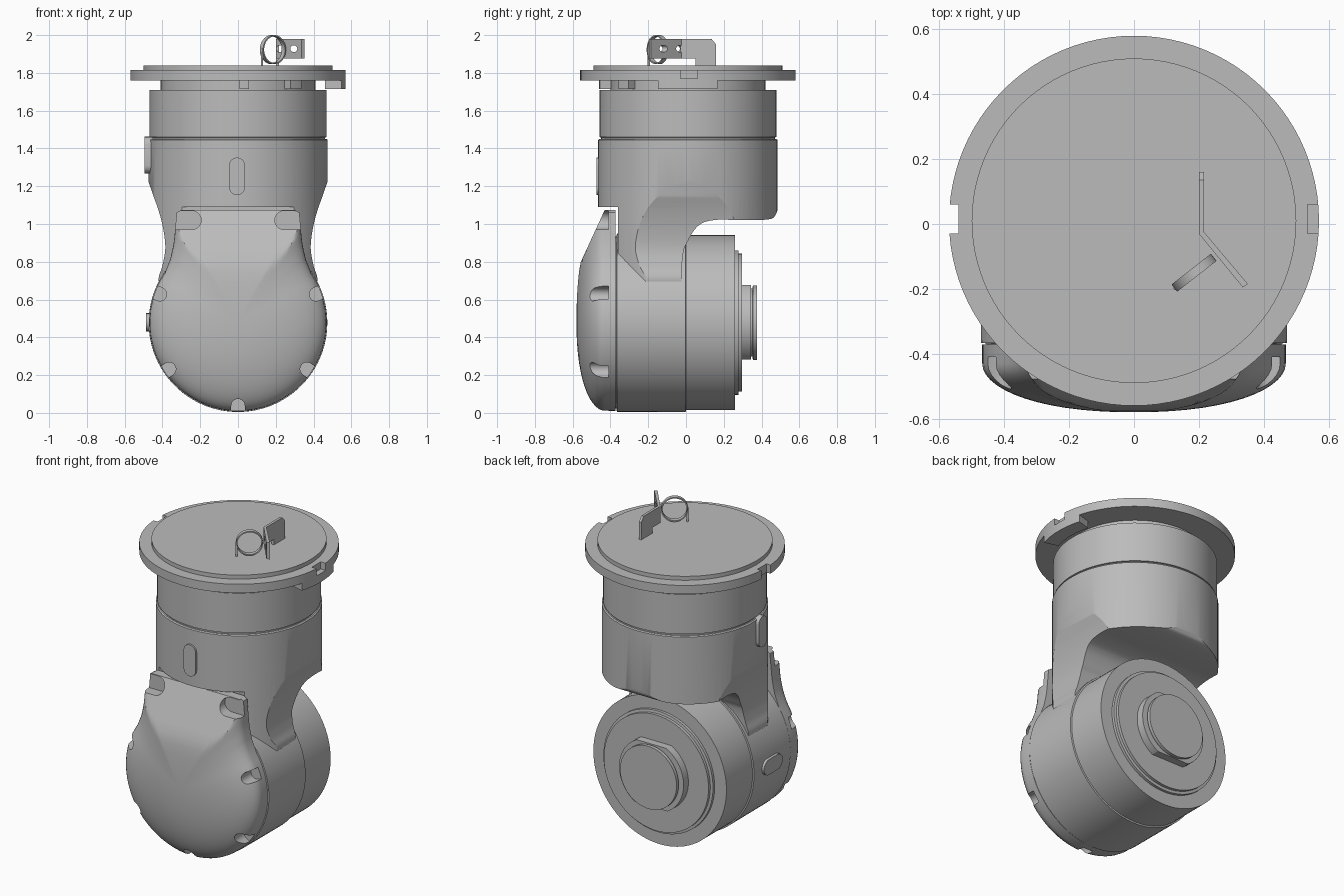
import bpy, bmesh, math
from mathutils import Vector

cube = bpy.data.objects.get("Cube")
if cube:
    bpy.data.objects.remove(cube)

grey = bpy.data.materials.new("neutral grey")
grey.use_nodes = True
COLOUR = (0.5, 0.5, 0.5, 1)
grey.diffuse_color = COLOUR
grey.node_tree.nodes["Principled BSDF"].inputs["Base Color"].default_value = COLOUR

# How profile coordinates (u, v) and extrusion w map to x, y, z
PLACE = {
    "x": lambda u, v, w: (w, u, v),
    "y": lambda u, v, w: (u, w, v),
    "z": lambda u, v, w: (u, v, w),
}
TOP_Y = 0.01      # centre line of the upright joint
LOW_Z = 0.478     # centre line of the horizontal joint


def finish(name, bm):
    bmesh.ops.recalc_face_normals(bm, faces=bm.faces)
    mesh = bpy.data.meshes.new(name)
    bm.to_mesh(mesh)
    bm.free()
    mesh.materials.append(grey)
    ob = bpy.data.objects.new(name, mesh)
    bpy.context.collection.objects.link(ob)
    return ob


def skin(name, rings):
    """Closed skin through a list of equal-length rings of points."""
    bm = bmesh.new()
    rows = [[bm.verts.new(p) for p in ring] for ring in rings]
    n = len(rows[0])
    for a, b in zip(rows, rows[1:]):
        for i in range(n):
            j = (i + 1) % n
            bm.faces.new((a[i], a[j], b[j], b[i]))
    bm.faces.new(rows[0])
    bm.faces.new(rows[-1])
    return finish(name, bm)


def prism(name, pts, w0, w1, axis):
    return skin(name, [[PLACE[axis](u, v, w) for u, v in pts] for w in (w0, w1)])


def lathe(name, profile, axis, centre, n=96):
    """Turned part from (radius, height) pairs."""
    ring = [(math.cos(2 * math.pi * i / n), math.sin(2 * math.pi * i / n)) for i in range(n)]
    return skin(name, [[PLACE[axis](centre[0] + r * c, centre[1] + r * s, h)
                        for c, s in ring] for r, h in profile])


def capsule(p, q, r, n=10):
    """Outline of a round-ended slot from p to q."""
    p, q = Vector(p), Vector(q)
    a = math.atan2(q.y - p.y, q.x - p.x)
    out = []
    for c, start in ((q, a - math.pi / 2), (p, a + math.pi / 2)):
        for i in range(n + 1):
            t = start + math.pi * i / n
            out.append((c.x + r * math.cos(t), c.y + r * math.sin(t)))
    return out


def rect(u0, u1, v0, v1):
    return [(u0, v0), (u1, v0), (u1, v1), (u0, v1)]


def flowing(pts, steps=6):
    """Smooth open curve through the points."""
    p = [Vector(q) for q in [pts[0]] + pts + [pts[-1]]]
    out = []
    for a, b, c, d in zip(p, p[1:], p[2:], p[3:]):
        for k in range(steps):
            t = k / steps
            out.append(tuple(0.5 * (2 * b + (c - a) * t + (2 * a - 5 * b + 4 * c - d) * t ** 2
                                    + (3 * b - a - 3 * c + d) * t ** 3)))
    return out + [tuple(p[-1])]


def mirrored(half):
    return half + [(-u, v) for u, v in reversed(half) if abs(u) > 1e-5]


def carve(ob, cutter, operation="DIFFERENCE"):
    mod = ob.modifiers.new("carve", "BOOLEAN")
    mod.operation, mod.object, mod.solver = operation, cutter, "EXACT"
    bpy.context.view_layer.update()
    graph = bpy.context.evaluated_depsgraph_get()
    mesh = bpy.data.meshes.new_from_object(ob.evaluated_get(graph))
    ob.modifiers.clear()
    ob.data = mesh
    bpy.data.objects.remove(cutter)


parts = []

# Upper housing flowing into the neck: a drum trimmed by a front and a side outline
body = lathe("upper_housing_and_neck", [(0.475, 0.3), (0.475, 1.445), (0.468, 1.45)], "z", (0, TOP_Y))
front = flowing([(0.49, 1.5), (0.482, 1.27), (0.455, 1.17), (0.42, 1.07), (0.395, 0.97),
                 (0.385, 0.87), (0.40, 0.78), (0.42, 0.7), (0.38, 0.6), (0.3, 0.45)])
carve(body, prism("front_trim", mirrored(front), -1, 1, "y"), "INTERSECT")
side = [(-0.36, 0.4), (-0.36, 1.09), (-0.6, 1.09), (-0.6, 1.5), (0.6, 1.5), (0.6, 1.16)]
side += flowing([(0.488, 1.09), (0.475, 1.05), (0.44, 1.025), (0.3, 1.02), (0.16, 1.022),
                 (0.07, 0.995), (0.01, 0.91), (-0.02, 0.8), (-0.03, 0.4)])
carve(body, prism("side_trim", side, -1, 1, "x"), "INTERSECT")
parts.append(body)

# Upright joint: collar, spigot, mounting flange and lid
parts.append(lathe("upper_collar", [(0.46, 1.44), (0.46, 1.458), (0.468, 1.46), (0.468, 1.71),
                                    (0.41, 1.71), (0.41, 1.77)], "z", (0, TOP_Y)))
flange = lathe("mounting_flange", [(0.57, 1.76), (0.57, 1.815), (0.5, 1.815), (0.5, 1.84)],
               "z", (0, TOP_Y))
carve(flange, prism("left_notch", rect(0.535, 0.7, -0.03, 0.06), 1.77, 1.9, "z"))
carve(flange, prism("right_notch", rect(-0.7, -0.54, -0.03, 0.06), 1.7, 1.9, "z"))
parts.append(flange)


def arc_tab(name, mid, spread, r0, r1):
    angles = [math.radians(mid + spread * (i / 8 - 0.5)) for i in range(9)]
    pts = [(r1 * math.cos(a), TOP_Y + r1 * math.sin(a)) for a in angles]
    pts += [(r0 * math.cos(a), TOP_Y + r0 * math.sin(a)) for a in reversed(angles)]
    parts.append(prism(name, pts, 1.715, 1.765, "z"))


arc_tab("side_tab", 0, 32, 0.48, 0.57)
arc_tab("front_tab", -86, 6, 0.40, 0.47)
arc_tab("corner_tab", -48, 10, 0.40, 0.46)

# Horizontal joint: housing, drum and rear flange
low = (0, LOW_Z)
parts.append(lathe("lower_housing", [(0.455, -0.38), (0.455, -0.368), (0.472, -0.366), (0.473, -0.002),
                                     (0.464, 0), (0.464, 0.26)], "y", low))
parts.append(lathe("rear_flange", [(0.382, 0.25), (0.382, 0.277), (0.365, 0.279), (0.365, 0.297)],
                   "y", low))
collar = lathe("output_collar", [(0.225, 0.29), (0.225, 0.345)], "y", low)
carve(collar, prism("flats", rect(-1, 1, LOW_Z - 0.195, LOW_Z + 0.2), 0, 1, "y"), "INTERSECT")
parts.append(collar)
parts.append(lathe("output_shaft", [(0.18, 0.34), (0.18, 0.352), (0.197, 0.354), (0.197, 0.375)],
                   "y", low))

# Domed front cover with a sloping neck
half = [(0, 1.075), (0.15, 1.075), (0.30, 1.075)]
half += flowing([(0.325, 1.06), (0.333, 0.97), (0.342, 0.89), (0.36, 0.81)], 4)
for i in range(25):
    a = math.radians(34 - 124 * i / 24)
    half.append((0.468 * math.cos(a), LOW_Z + 0.468 * math.sin(a)))
outline = mirrored(half)
rings = [[(x, -0.372, z) for x, z in outline]]
for k in range(15):
    s = math.cos(math.radians(88) * k / 14)
    depth = -0.43 - 0.15 * math.sqrt(1 - s ** 2.2)
    ring = []
    for x, z in outline:
        zz = LOW_Z + s * (z - LOW_Z)
        ring.append((s * x, max(depth, -0.43 - 0.46 * (1.075 - zz)), zz))
    rings.append(ring)
cover = skin("front_cover", rings)

# Bolt recesses around the cover and at its upper corners
for deg in (20, 160, -34, 214, -90):
    d = Vector((math.cos(math.radians(deg)), math.sin(math.radians(deg))))
    c = Vector(low)
    carve(cover, prism("recess", capsule(c + d * 0.44, c + d * 0.6, 0.036), -0.8, -0.41, "y"))
for s in (-1, 1):
    corner = capsule((s * 0.245, 1.02), (s * 0.5, 1.02), 0.05)
    carve(cover, prism("recess", corner, -0.8, -0.41, "y"))
parts.append(cover)

# Raised oval buttons on the housings
parts.append(prism("front_button", capsule((-0.005, 1.195), (-0.005, 1.31), 0.042), -0.475, -0.44, "y"))
parts.append(prism("upper_side_button", capsule((-0.06, 1.31), (-0.06, 1.42), 0.042), -0.495, -0.45, "x"))
parts.append(prism("lower_side_button", capsule((-0.22, 0.48), (-0.13, 0.48), 0.048), -0.487, -0.45, "x"))

# Bent tag standing on the lid: upright blade with a foot, then an angled leaf
blade = [(0.05, 1.835), (0.16, 1.835), (0.16, 1.95), (0.135, 1.98), (-0.03, 1.98),
         (-0.03, 1.875), (0.05, 1.875)]
parts.append(prism("tag_blade", blade, 0.2, 0.216, "x"))
leaf = prism("tag_leaf", [(0.2, -0.03), (0.335, -0.195), (0.351, -0.185), (0.216, -0.025)],
             1.875, 1.98, "z")
for x in (0.22, 0.295):
    carve(leaf, prism("tag_hole", capsule((x, 1.928), (x + 0.001, 1.928), 0.018), -1, 1, "y"))
parts.append(leaf)

# Split ring through the tag, with its loose end
ring = lathe("split_ring", [(0.07, -0.014), (0.077, -0.014), (0.077, 0.014), (0.07, 0.014),
                            (0.07, -0.014)], "y", (0, 0), 48)
bm = bmesh.new()
bm.from_mesh(ring.data)
bmesh.ops.delete(bm, geom=[f for f in bm.faces if len(f.verts) > 4], context="FACES_ONLY")
bmesh.ops.remove_doubles(bm, verts=bm.verts, dist=0.0001)
bmesh.ops.recalc_face_normals(bm, faces=bm.faces)
bm.to_mesh(ring.data)
bm.free()
ring.rotation_euler.z = math.radians(38)
ring.location = (0.185, -0.15, 1.923)
parts.append(ring)
parts.append(lathe("ring_end", [(0.006, 1.84), (0.006, 1.93)], "z", (0.127, -0.197), 12))

# Smooth curved faces, keep crisp edges
for ob in bpy.context.view_layer.objects:
    ob.select_set(ob in parts)
bpy.context.view_layer.objects.active = body
bpy.ops.object.shade_smooth_by_angle(angle=math.radians(28))
